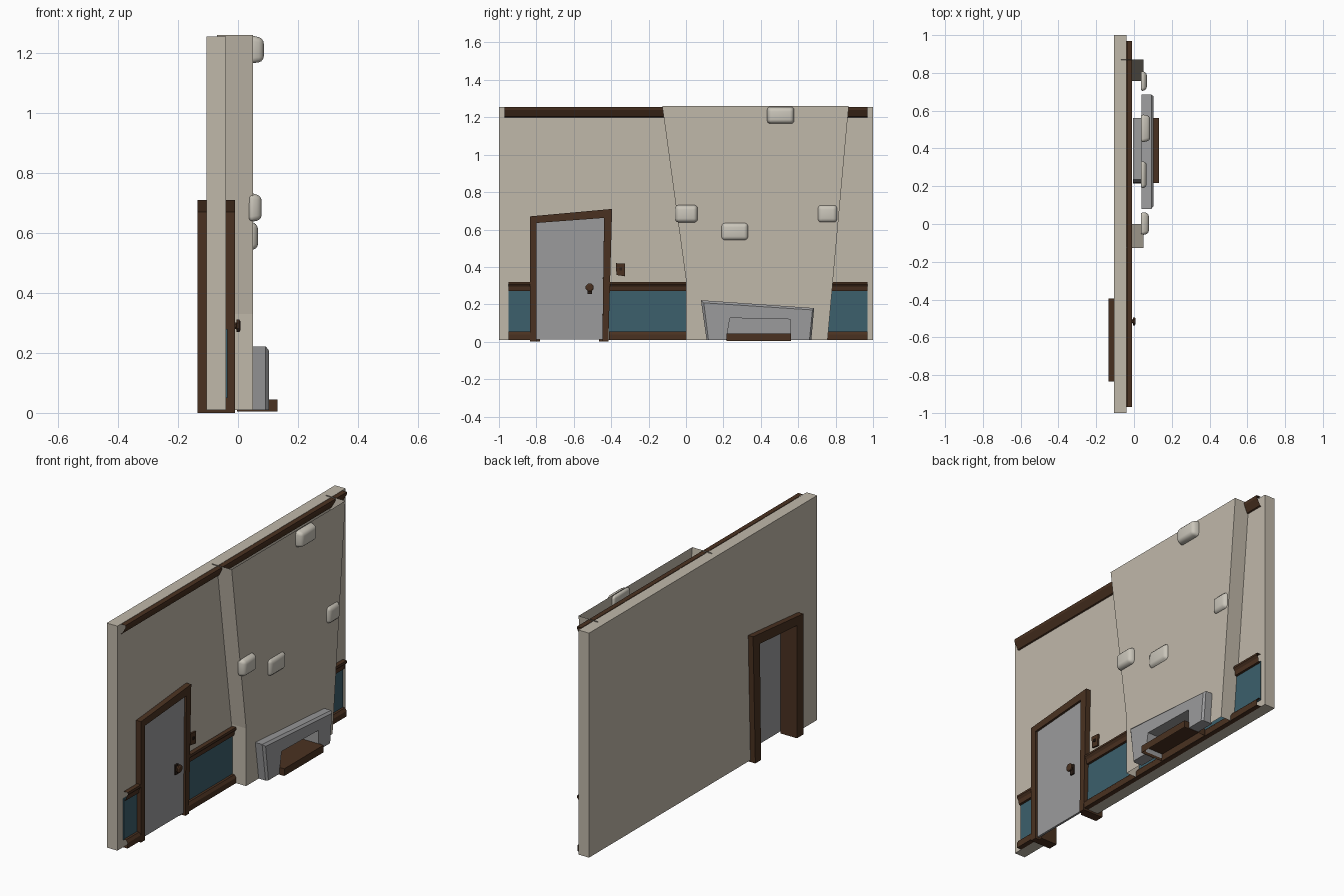
import bpy, bmesh, math

if "Cube" in bpy.data.objects:
    bpy.data.objects.remove(bpy.data.objects["Cube"])


def material(name, rgb):
    m = bpy.data.materials.new(name)
    m.diffuse_color = (*rgb, 1)
    m.use_nodes = True
    m.node_tree.nodes["Principled BSDF"].inputs["Base Color"].default_value = m.diffuse_color
    return m


PLASTER = material("beige plaster", (0.53, 0.48, 0.40))
STONE = material("pale stone", (0.59, 0.56, 0.49))
WOOD = material("dark brown wood", (0.068, 0.031, 0.015))
GREY = material("mid grey", (0.33, 0.33, 0.335))
TEAL = material("teal panel", (0.045, 0.115, 0.15))
DARK = material("dark metal", (0.025, 0.014, 0.009))


def build(name, verts, faces, mat):
    me = bpy.data.meshes.new(name)
    me.from_pydata(verts, [], faces)
    bm = bmesh.new()
    bm.from_mesh(me)
    bmesh.ops.recalc_face_normals(bm, faces=bm.faces)
    bm.to_mesh(me)
    bm.free()
    me.materials.append(mat)
    ob = bpy.data.objects.new(name, me)
    bpy.context.collection.objects.link(ob)
    return ob


def loft(name, layers, mat):
    """Closed solid through layers of (x, [(y, z), ...])."""
    n = len(layers[0][1])
    verts = [(x, y, z) for x, pts in layers for y, z in pts]
    faces = [list(range(n)), list(range(len(verts) - n, len(verts)))]
    for k in range(len(layers) - 1):
        for i in range(n):
            j = (i + 1) % n
            faces.append([k * n + i, k * n + j, (k + 1) * n + j, (k + 1) * n + i])
    return build(name, verts, faces, mat)


def rect(y0, y1, z0, z1):
    return [(y0, z0), (y0, z1), (y1, z1), (y1, z0)]


def block(name, x0, x1, y0, y1, z0, z1, mat):
    p = rect(y0, y1, z0, z1)
    return loft(name, [(x0, p), (x1, p)], mat)


def strip(name, profile, y0, y1, mat):
    """Open moulding: (x, z) profile swept along y."""
    n = len(profile)
    verts = [(x, y, z) for y in (y0, y1) for x, z in profile]
    return build(name, verts, [[i, i + 1, n + i + 1, n + i] for i in range(n - 1)], mat)


# wall with doorway notch
wall = [(-1, .01), (-1, 1.255), (1, 1.255), (1, .01),
        (-.44, .01), (-.42, .685), (-.815, .655), (-.815, .01)]
loft("wall", [(-.105, wall), (-.04, wall)], PLASTER)

# door lining through the wall, front casing, and door
outer = [(-.835, 0), (-.835, .67), (-.395, .71), (-.415, 0)]
lining = outer + [(-.465, 0), (-.455, .648), (-.78, .625), (-.78, 0)]
casing = outer + [(-.447, 0), (-.438, .662), (-.80, .635), (-.80, 0)]
loft("door_lining", [(-.135, lining), (-.034, lining)], WOOD)
loft("door_casing", [(-.034, casing), (-.01, casing)], WOOD)
leaf = [(-.80, .012), (-.80, .635), (-.438, .662), (-.447, .012)]
loft("door", [(-.034, leaf), (-.022, leaf)], GREY)


# door knob and key plate
def octagon(r, y=-.515, z=.29):
    return [(y + r * math.cos(a), z + r * math.sin(a))
            for a in (math.pi / 8 + i * math.pi / 4 for i in range(8))]


block("key_plate", -.022, -.013, -.527, -.503, .255, .31, DARK)
loft("door_knob", [(-.015, octagon(.01)), (-.006, octagon(.012)), (-.004, octagon(.023)),
                   (.004, octagon(.023)), (.009, octagon(.015))], WOOD)

# light switch
plate = [(-.372, .357), (-.375, .42), (-.325, .417), (-.327, .35)]
loft("switch_plate", [(-.04, plate), (-.03, plate)], WOOD)
block("switch_button", -.03, -.025, -.356, -.342, .382, .396, DARK)

# wainscot on each side of the door
for side, y0, y1 in (("left", -.95, -.825), ("right", -.413, .97)):
    block("panel_" + side, -.04, -.035, y0, y1, .05, .28, TEAL)
    strip("baseboard_" + side, [(-.04, .01), (-.012, .01), (-.012, .04), (-.022, .055),
                                (-.036, .055)], y0, y1, WOOD)
    strip("chair_rail_" + side, [(-.036, .27), (-.024, .272), (-.02, .295), (-.01, .308),
                                 (-.012, .32), (-.036, .32)], y0, y1, WOOD)

# crown moulding
strip("crown", [(-.04, 1.2), (-.033, 1.203), (-.012, 1.24), (-.01, 1.255), (-.038, 1.255)],
      -.97, .97, WOOD)

# chimney breast: open shell with a fireplace opening
hole = [(.56, .01), (.56, .12), (.235, .127), (.215, .01)]
front = [(0, .01), (0, .33), (-.127, 1.26), (.87, 1.26), (.757, .01)] + hole
n = len(front)
build("chimney_breast",
      [(.05, y, z) for y, z in front] + [(-.07, y, z) for y, z in front[:5]],
      [list(range(n)), [0, 1, n + 1, n], [1, 2, n + 2, n + 1], [3, 4, n + 4, n + 3]], PLASTER)

# fireplace surround with bevelled rim
rim = [(.11, .01), (.08, .222), (.685, .18), (.67, .01)]
rim_in = [(.12, .01), (.095, .208), (.676, .17), (.66, .01)]
loft("fire_surround", [(.04, rim + hole), (.092, rim + hole), (.103, rim_in + hole)], GREY)

# firebox recess: three sides and back
build("firebox", [(x, y, z) for x in (.04, -.005) for y, z in hole],
      [[0, 1, 5, 4], [1, 2, 6, 5], [2, 3, 7, 6], [4, 5, 6, 7]], GREY)

# hearth tray, open underneath
hearth = [(x, y, z) for z in (.005, .045) for x, y in
          ((-.004, .217), (.132, .217), (.132, .562), (-.004, .562))]
build("hearth", hearth, [[4, 5, 6, 7], [0, 1, 5, 4], [1, 2, 6, 5], [2, 3, 7, 6], [3, 0, 4, 7]], WOOD)

# rounded stones on the chimney breast
for i, (y0, y1, z0, z1, x1) in enumerate((
        (-.062, .066, .635, .735, .079), (.185, .336, .54, .64, .067),
        (.70, .812, .635, .735, .068), (.43, .582, 1.163, 1.26, .086))):
    ob = loft("stone_%d" % (i + 1), [(.036, rect(y0, y1, z0, z1)),
              (x1, rect(y0 + .012, y1 - .01, z0 + .008, z1 - .012))], STONE)
    bev = ob.modifiers.new("round", 'BEVEL')
    bev.width = .02 if x1 < .075 else .017
    bev.segments = 3
    bev.limit_method = 'NONE'
    for p in ob.data.polygons:
        p.use_smooth = True
